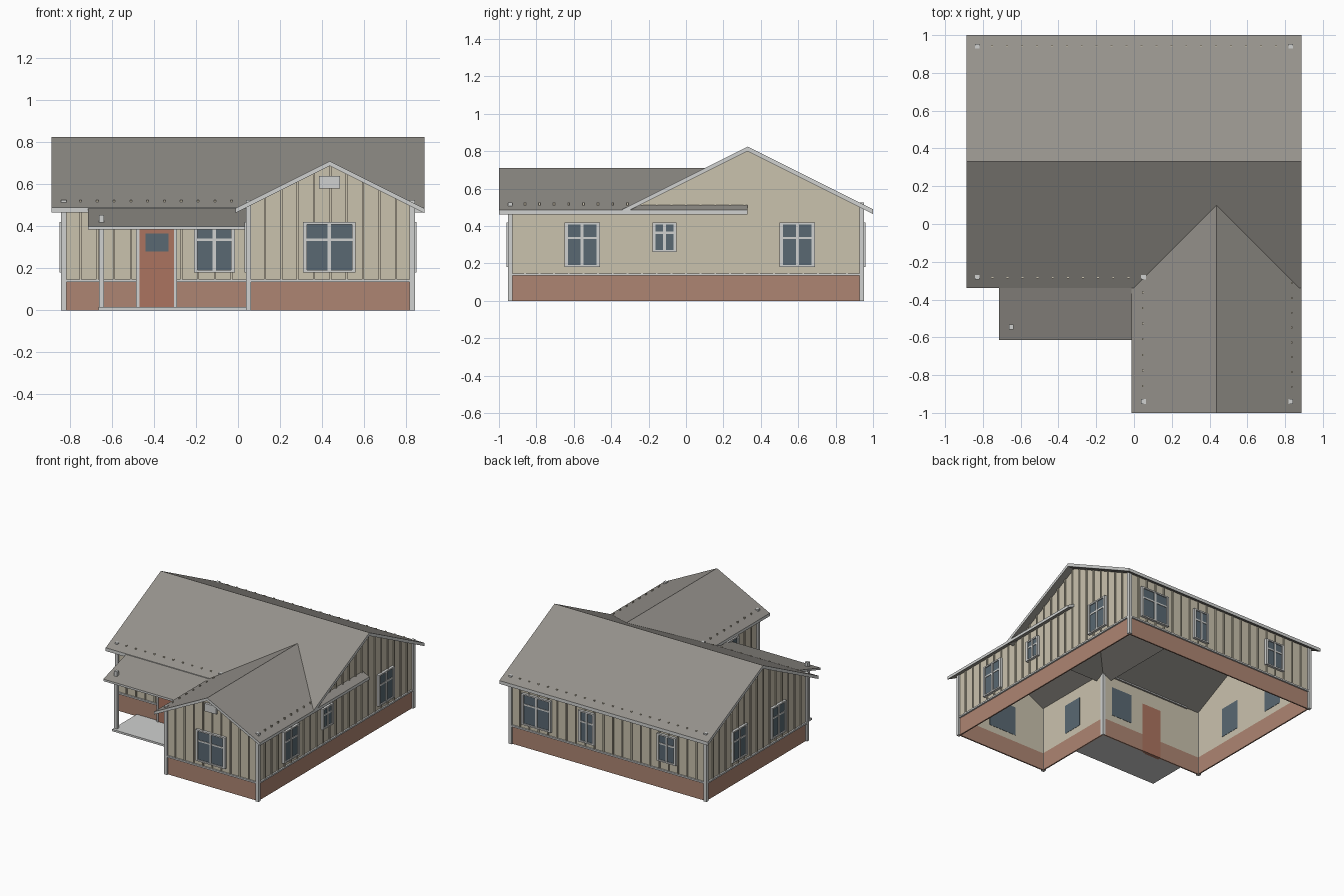
import bpy, bmesh
from mathutils import Vector

cube = bpy.data.objects.get("Cube")
if cube:
    bpy.data.objects.remove(cube, do_unlink=True)


def material(name, r, g, b):
    m = bpy.data.materials.new(name)
    m.use_nodes = True
    m.diffuse_color = (r, g, b, 1)
    m.node_tree.nodes["Principled BSDF"].inputs["Base Color"].default_value = (r, g, b, 1)
    return m


SIDING = material("cream siding", .59, .54, .42)
BRICK = material("brick base", .42, .235, .17)
DOOR = material("door brown", .41, .175, .115)
TRIM = material("light trim", .63, .64, .63)
GLASS = material("slate glass", .10, .14, .17)
ROOF = material("roof grey", .30, .285, .26)

EAVE, BASE, BAND, POKE = .505, .135, .147, .525


def finish(name, bm, *mats):
    bmesh.ops.recalc_face_normals(bm, faces=bm.faces)
    mesh = bpy.data.meshes.new(name)
    bm.to_mesh(mesh)
    bm.free()
    for m in mats:
        mesh.materials.append(m)
    ob = bpy.data.objects.new(name, mesh)
    bpy.context.scene.collection.objects.link(ob)
    return ob


def add_prism(bm, ring, offset):
    """Extrude a flat ring of points along an offset."""
    face = bm.faces.new([bm.verts.new(p) for p in ring])
    out = bmesh.ops.extrude_face_region(bm, geom=[face], use_keep_orig=True)
    verts = [v for v in out["geom"] if isinstance(v, bmesh.types.BMVert)]
    bmesh.ops.translate(bm, verts=verts, vec=offset)


def add_box(bm, a, b):
    ring = [(a[0], a[1], a[2]), (b[0], a[1], a[2]), (b[0], b[1], a[2]), (a[0], b[1], a[2])]
    add_prism(bm, ring, Vector((0, 0, b[2] - a[2])))


def box(name, mat, a, b):
    bm = bmesh.new()
    add_box(bm, a, b)
    return finish(name, bm, mat)


class Wall:
    """Wall frame: u runs along the wall, d points outward."""

    def __init__(self, name, start, end, top=None):
        self.name = name
        self.o = Vector((*start, 0))
        run = Vector((*end, 0)) - self.o
        self.length = run.length
        self.u = run.normalized()
        self.n = Vector((self.u.y, -self.u.x, 0))
        self.top = top or [(0, EAVE), (self.length, EAVE)]

    def at(self, u, z, d):
        return self.o + self.u * u + self.n * d + Vector((0, 0, z))

    def u_of(self, world):
        axis = 0 if abs(self.u.x) > .5 else 1
        return (world - self.o[axis]) / self.u[axis]

    def box(self, bm, u0, u1, z0, z1, d0, d1):
        add_box(bm, self.at(u0, z0, d0), self.at(u1, z1, d1))

    def height(self, u):
        for (a, za), (b, zb) in zip(self.top, self.top[1:]):
            if a <= u <= b:
                z = za + (zb - za) * (u - a) / (b - a)
                return POKE if abs(za - zb) < .01 else z
        return EAVE

    def build(self):
        base = bmesh.new()
        self.box(base, 0, self.length, 0, BASE, -.01, 0)
        finish(self.name + "_brick_base", base, BRICK)
        panel = bmesh.new()
        outline = [(0, BASE), (self.length, BASE)] + self.top[::-1]
        add_prism(panel, [self.at(u, z, 0) for u, z in outline], self.n * -.01)
        finish(self.name + "_siding", panel, SIDING)
        battens = bmesh.new()
        count = round(self.length / .078)
        for i in range(1, count):
            u = self.length * i / count
            self.box(battens, u - .005, u + .005, BASE, self.height(u), 0, .008)
        finish(self.name + "_battens", battens, SIDING)

    def band(self, *gap):
        bm = bmesh.new()
        stops = [0, *[self.u_of(g) for g in gap], self.length]
        for a, b in zip(stops[::2], stops[1::2]):
            self.box(bm, a, b, BASE, BAND, 0, .012)
        finish(self.name + "_sill_band", bm, TRIM)

    def window(self, label, w0, w1, z0=.18, z1=.42):
        u0, u1 = sorted((self.u_of(w0), self.u_of(w1)))
        glass = bmesh.new()
        self.box(glass, u0 + .006, u1 - .006, z0 + .006, z1 - .006, -.012, .012)
        finish(label + "_glass", glass, GLASS)
        f, mid, bar = .018, (u0 + u1) / 2, z0 + (z1 - z0) * .65
        bm = bmesh.new()
        self.box(bm, u0, u0 + f, z0, z1, 0, .02)
        self.box(bm, u1 - f, u1, z0, z1, 0, .02)
        self.box(bm, u0 + f, u1 - f, z0, z0 + f * .6, 0, .02)
        self.box(bm, u0 + f, u1 - f, z1 - f * .6, z1, 0, .02)
        self.box(bm, mid - .008, mid + .008, z0, z1, .01, .018)
        self.box(bm, u0 + f, u1 - f, bar - .006, bar + .006, .01, .016)
        finish(label + "_frame", bm, TRIM)


# Walls, counterclockwise around the L-shaped plan
X, Y, WX, MY = .83, .94, .05, -.28
corners = [(-X, MY), (WX, MY), (WX, -Y), (X, -Y), (X, Y), (-X, Y)]
front = Wall("front", corners[0], corners[1])
wing_side = Wall("wing_side", corners[1], corners[2], [(0, .5), (.66, .5)])
wing_front = Wall("wing_front", corners[2], corners[3], [(0, .495), (.39, .69), (.78, .495)])
left = Wall("left", corners[3], corners[4], [(0, .5), (.66, EAVE), (1.27, .81), (1.88, EAVE)])
back = Wall("back", corners[4], corners[5])
right = Wall("right", corners[5], corners[0], [(0, EAVE), (.61, .81), (1.22, EAVE)])
for wall in (front, wing_side, wing_front, left, back, right):
    wall.build()
    wall.band(*((-.485, -.29) if wall is front else ()))

# Corner posts
for i, (x, y) in enumerate(corners):
    box(f"corner_post_{i + 1}", TRIM, (x - .0125, y - .0125, 0), (x + .0125, y + .0125, POKE))

# Windows
front.window("porch_window", -.21, -.015)
wing_front.window("wing_front_window", .31, .56)
wing_side.window("wing_side_window", -.69, -.52)
left.window("left_front_window", -.65, -.46)
left.window("left_small_window", -.18, -.05, .26)
left.window("left_back_window", .5, .69)
back.window("back_wide_window", .48, .73)
back.window("back_narrow_window", .11, .245)
back.window("back_short_window", -.585, -.42, .21)
right.window("right_back_window", .46, .64)
right.window("right_front_window", -.01, .17)

# Front door with its glazing and casing
box("door", DOOR, (-.47, MY - .014, 0), (-.305, MY + .012, .385))
box("door_glass", GLASS, (-.44, MY - .018, .28), (-.33, MY - .01, .365))
for name, x in (("door_casing_right", -.485), ("door_casing_left", -.305)):
    box(name, TRIM, (x, MY - .02, 0), (x + .015, MY, .4))
box("door_casing_top", TRIM, (-.485, MY - .02, .385), (-.29, MY, .4))

# Attic vent
box("gable_vent", TRIM, (.385, -Y - .018, .58), (.485, -Y, .64))


def roof(name, profile, along_x, lo, hi, thick):
    """Sloped slab from a top profile; upright edges become trim."""
    bm = bmesh.new()
    ring = profile + [(a, z - thick) for a, z in reversed(profile)]
    if along_x:
        add_prism(bm, [(lo, a, z) for a, z in ring], Vector((hi - lo, 0, 0)))
    else:
        add_prism(bm, [(a, lo, z) for a, z in ring], Vector((0, hi - lo, 0)))
    bm.normal_update()
    for f in bm.faces:
        f.material_index = 0 if abs(f.normal.z) > .5 else 1
    finish(name, bm, ROOF, TRIM)


# Roofs
roof("main_roof", [(-.34, .49), (.33, .825), (1, .49)], True, -.887, .887, .025)
roof("wing_roof", [(-.013, .485), (.437, .71), (.887, .485)], False, -1, .33, .022)
roof("porch_roof", [(-.615, .4), (-.26, .51)], True, -.715, WX, .015)

# Porch floor and post
box("porch_floor", TRIM, (-.665, -.58, 0), (WX, MY, .015))
box("porch_post", TRIM, (-.662, -.558, .015), (-.637, -.533, .455))
